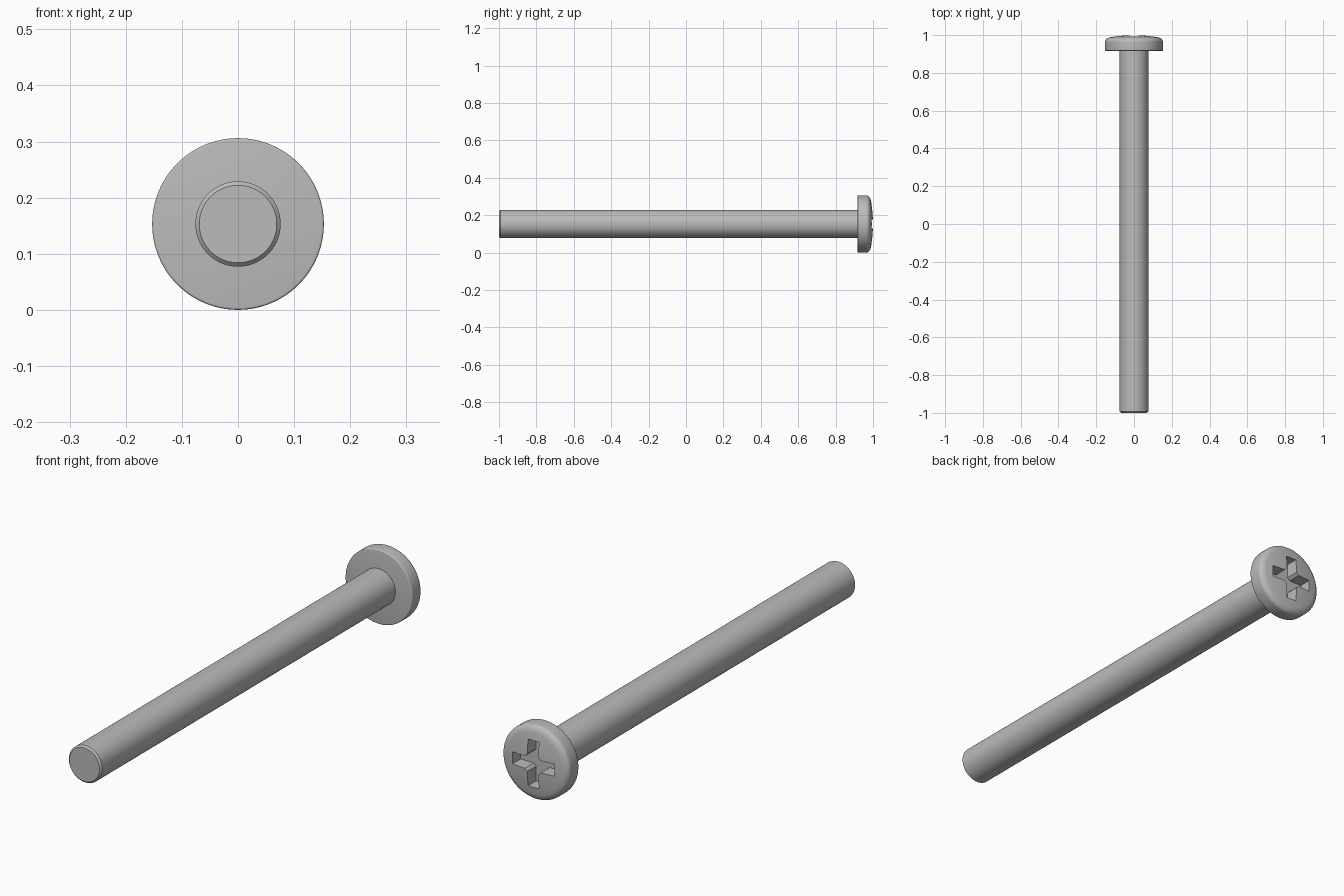
import bpy, bmesh, math

if "Cube" in bpy.data.objects:
    bpy.data.objects.remove(bpy.data.objects["Cube"], do_unlink=True)

HEAD_R, SHANK_R = 0.153, 0.076
SEGMENTS = 96
RECESS_FLOOR = 0.94

steel = bpy.data.materials.new("grey steel")
steel.use_nodes = True
colour = (0.5, 0.5, 0.5, 1)
steel.diffuse_color = colour
steel.node_tree.nodes["Principled BSDF"].inputs["Base Color"].default_value = colour


def make_object(name, bm):
    bmesh.ops.recalc_face_normals(bm, faces=bm.faces)
    mesh = bpy.data.meshes.new(name)
    bm.to_mesh(mesh)
    bm.free()
    mesh.materials.append(steel)
    obj = bpy.data.objects.new(name, mesh)
    bpy.context.collection.objects.link(obj)
    return obj


def lathe(name, profile):
    """Spin (radius, y) points about the screw axis; end radii of zero close it."""
    bm = bmesh.new()
    verts = [bm.verts.new((r, y, HEAD_R)) for r, y in profile]
    edges = [bm.edges.new(pair) for pair in zip(verts, verts[1:])]
    bmesh.ops.spin(bm, geom=verts + edges, cent=(0, 0, HEAD_R), axis=(0, 1, 0),
                   angle=math.tau, steps=SEGMENTS, use_duplicate=False)
    bmesh.ops.remove_doubles(bm, verts=bm.verts, dist=0.00005)
    return make_object(name, bm)


def arc(cr, cy, rad_r, rad_y, start, end, steps):
    """Points on an elliptical arc in the profile plane, angles in degrees."""
    angles = [math.radians(start + (end - start) * i / steps) for i in range(steps + 1)]
    return [(cr + rad_r * math.cos(a), cy + rad_y * math.sin(a)) for a in angles]


# Shank with a chamfered tip
lathe("shank", [(0, -1), (SHANK_R - 0.007, -1), (SHANK_R, -0.993), (SHANK_R, 0.918)])

# Pan head: small fillet underneath, rounded shoulder, shallow crown
under = arc(HEAD_R - 0.004, 0.921, 0.004, 0.004, -90, 0, 4)
shoulder = arc(HEAD_R - 0.035, 0.965, 0.035, 0.024, 0, 75, 10)
r0, y0 = shoulder[-1]
crown = [(r0 * (1 - i / 10), 1 - (1 - y0) * (1 - i / 10) ** 2) for i in range(1, 11)]
head = lathe("head", [(0, 0.917)] + under + shoulder + crown)

# Cross recess cutter: four arms with bevelled inner corners
bm = bmesh.new()
arm = [(0.096, -0.025), (0.096, 0.025), (0.036, 0.025), (0.025, 0.036)]
outline = []
for turn in range(4):
    c, s = round(math.cos(turn * math.pi / 2)), round(math.sin(turn * math.pi / 2))
    outline += [(c * x - s * z, s * x + c * z) for x, z in arm]
base = bm.faces.new([bm.verts.new((x, RECESS_FLOOR, z + HEAD_R)) for x, z in outline])
raised = bmesh.ops.extrude_face_region(bm, geom=[base])["geom"]
bmesh.ops.translate(bm, vec=(0, 0.1, 0),
                    verts=[v for v in raised if isinstance(v, bmesh.types.BMVert)])
cutter = make_object("recess_cutter", bm)
cutter.hide_render = True

cut = head.modifiers.new("cross recess", "BOOLEAN")
cut.operation, cut.solver, cut.object = "DIFFERENCE", "EXACT", cutter
bpy.context.view_layer.objects.active = head
bpy.ops.object.modifier_apply(modifier=cut.name)
bpy.data.objects.remove(cutter, do_unlink=True)

# Smooth shading with crisp edges
for name in ("shank", "head"):
    bpy.ops.object.select_all(action="DESELECT")
    obj = bpy.data.objects[name]
    obj.select_set(True)
    bpy.context.view_layer.objects.active = obj
    bpy.ops.object.shade_smooth_by_angle(angle=math.radians(30))
